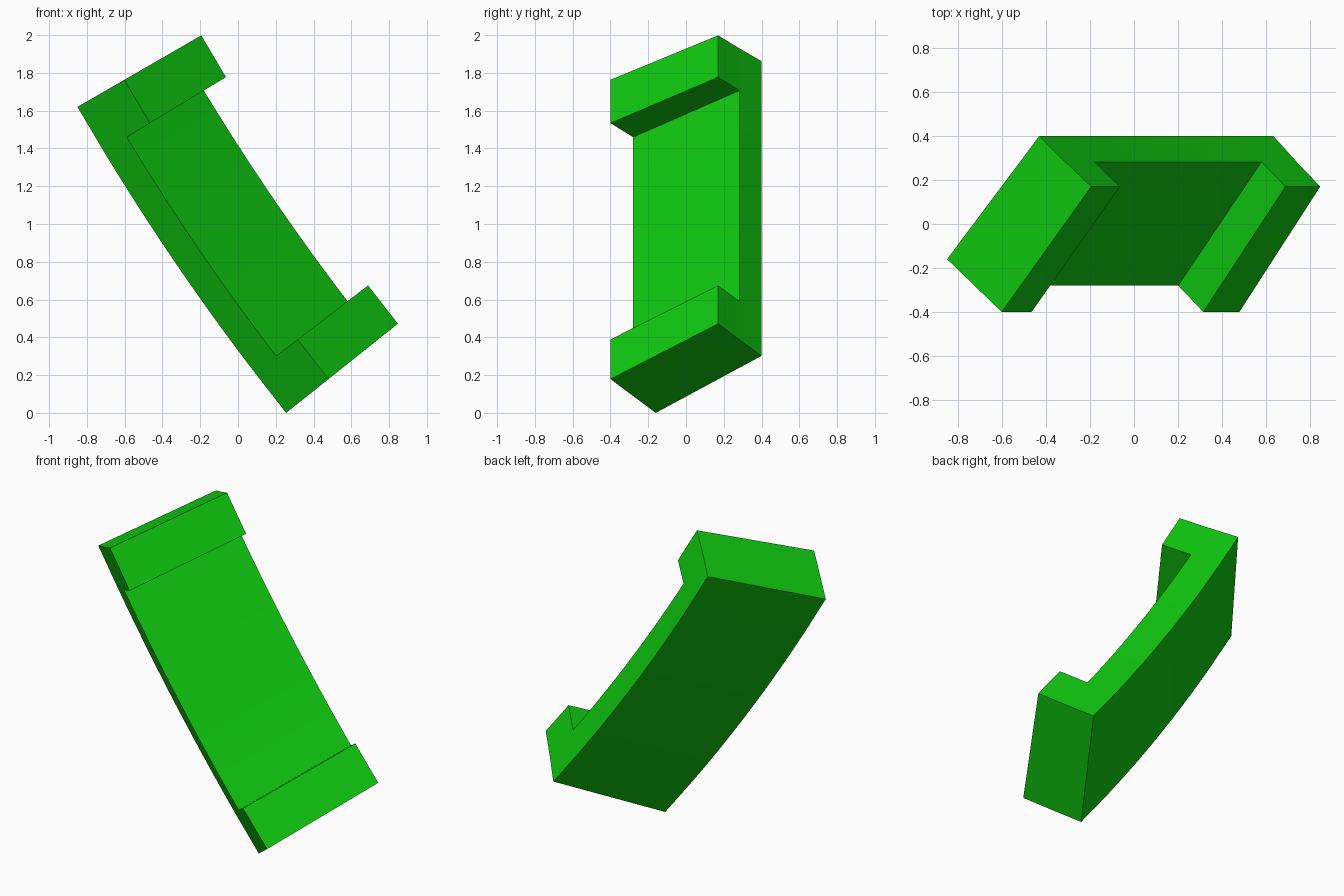
import bpy, bmesh, math

cube = bpy.data.objects.get("Cube")
if cube:
    bpy.data.objects.remove(cube, do_unlink=True)

# Green material
green = bpy.data.materials.new("bright green")
green.use_nodes = True
colour = (0.005, 0.59, 0.005, 1.0)
green.diffuse_color = colour
green.node_tree.nodes["Principled BSDF"].inputs["Base Color"].default_value = colour

# Outer arc in the xz plane, from its upper end to its lower end
top, bottom = (-0.85, 1.62), (0.255, 0.0)
half = math.radians(4.3)
dx, dz = bottom[0] - top[0], bottom[1] - top[1]
chord = math.hypot(dx, dz)
radius = chord / (2 * math.sin(half))
mid_angle = math.atan2(dx, -dz)            # direction towards the arc's centre
reach = radius * math.cos(half)
centre = ((top[0] + bottom[0]) / 2 + reach * math.cos(mid_angle),
          (top[1] + bottom[1]) / 2 + reach * math.sin(mid_angle))

# Cross-section corners: (distance inwards from the outer arc, y)
SECTION = {
    "outer_front": (0.0, -0.16), "outer_back": (0.484, 0.40),
    "inner_back": (0.62, 0.283), "lip_back": (0.757, 0.17),
    "lip_front": (0.287, -0.40), "inner_front": (0.143, -0.28),
}
WALL = ["outer_front", "outer_back", "inner_back", "inner_front"]
FULL = list(SECTION)
LIP = ["inner_back", "lip_back", "lip_front", "inner_front"]

# Stations along the arc: one lip at each end, the curved wall between
lip_angle = 0.262 / (radius - 0.5)
steps = 12
inner = half - lip_angle
angles = [-half] + [-inner + 2 * inner * i / steps for i in range(steps + 1)] + [half]

bm = bmesh.new()
rings = []
for i, a in enumerate(angles):
    phi = mid_angle + a
    names = FULL if i in (0, 1, len(angles) - 2, len(angles) - 1) else WALL
    ring = {}
    for name in names:
        depth, y = SECTION[name]
        r = radius - depth
        ring[name] = bm.verts.new((centre[0] - r * math.cos(phi), y,
                                   centre[1] - r * math.sin(phi)))
    rings.append(ring)

# Skin the stations, with the full section at the lips and the wall between
for i in range(len(rings) - 1):
    p, q = rings[i], rings[i + 1]
    loop = FULL if i in (0, len(rings) - 2) else WALL
    for a, b in zip(loop, loop[1:] + loop[:1]):
        bm.faces.new((p[a], p[b], q[b], q[a]))

# End caps and the inward faces of the lips
for i in (0, -1):
    bm.faces.new([rings[i][n] for n in FULL])
for i in (1, -2):
    bm.faces.new([rings[i][n] for n in LIP])

bmesh.ops.recalc_face_normals(bm, faces=bm.faces)
mesh = bpy.data.meshes.new("curved_bracket")
bm.to_mesh(mesh)
bm.free()
mesh.materials.append(green)
bracket = bpy.data.objects.new("curved_bracket", mesh)
bpy.context.collection.objects.link(bracket)
